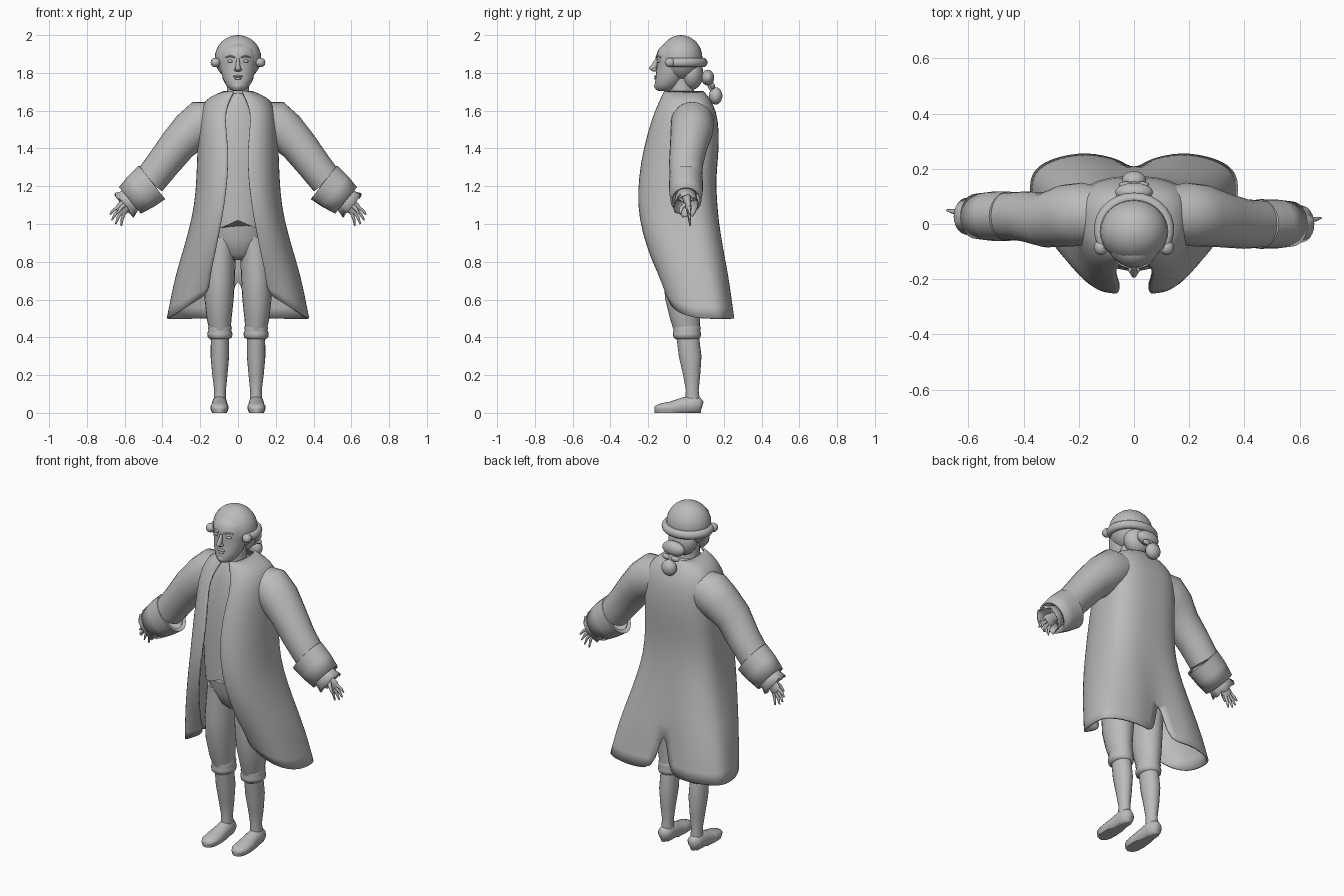
import bpy, math
from mathutils import Vector

grey = bpy.data.materials.new("plain_grey")
grey.diffuse_color = (0.5, 0.5, 0.5, 1)
X, Y, Z = Vector((1, 0, 0)), Vector((0, 1, 0)), Vector((0, 0, 1))


def make(name, verts, faces):
    me = bpy.data.meshes.new(name)
    me.from_pydata(verts, [], faces)
    me.materials.append(grey)
    ob = bpy.data.objects.new(name, me)
    bpy.context.collection.objects.link(ob)
    return ob


def tube(name, rings, n=20, ref=Y, flat=False, cap=True, thick=0, warp=None):
    """Skin elliptical rings (x, y, z, radius a, radius b) along a path."""
    c = [Vector(r[:3]) for r in rings]
    verts, faces = [], []
    for i, r in enumerate(rings):
        t = Z if flat else (c[min(i + 1, len(c) - 1)] - c[max(i - 1, 0)]).normalized()
        a = ref.cross(t).normalized()
        b = t.cross(a)
        for k in range(n):
            w = 2 * math.pi * k / n
            p = c[i] + a * (r[3] * math.cos(w)) + b * (r[4] * math.sin(w))
            verts.append(warp(p, i) if warp else p)
    for i in range(len(rings) - 1):
        for k in range(n):
            j = (k + 1) % n
            faces.append((i * n + k, i * n + j, (i + 1) * n + j, (i + 1) * n + k))
    if cap:
        faces.append(tuple(reversed(range(n))))
        faces.append(tuple(range((len(rings) - 1) * n, len(rings) * n)))
    ob = make(name, verts, faces)
    if thick:
        m = ob.modifiers.new("thickness", 'SOLIDIFY')
        m.thickness, m.offset = thick, -1
    return ob


def ball(name, c, r, n=16):
    """Ellipsoid with radii r."""
    rings = []
    for i in range(n // 2 + 1):
        w = math.pi * (i / (n // 2) - 0.5)
        s = max(math.cos(w), 0.02)
        rings.append((c[0], c[1], c[2] + r[2] * math.sin(w), r[0] * s, r[1] * s))
    return tube(name, rings, n, flat=True)


# Coat: half sheet from the front edge round to the centre back, then mirrored
# (z, half width, side y, front y, back y, front edge x, back slit x)
rows = [(1.705, .072, 0, -.115, .09, .02, 0), (1.675, .155, .02, -.13, .12, .035, 0),
        (1.63, .19, .03, -.15, .145, .055, 0), (1.56, .21, .03, -.18, .172, .072, 0),
        (1.4, .215, .02, -.225, .177, .05, 0), (1.25, .22, .01, -.25, .158, .055, 0),
        (1.1, .23, .01, -.257, .165, .072, 0), (.95, .265, .03, -.232, .192, .1, 0),
        (.8, .31, .06, -.178, .222, .13, 0), (.73, .33, .08, -.158, .234, .14, 0),
        (.62, .355, .11, -.132, .248, .148, .03), (.5, .378, .13, -.1, .262, .16, .06)]
Q = 9
verts, faces = [], []
for z, w, ys, yf, yb, xe, xb in rows:
    k = max(0, (.8 - z) / .3)
    for i in range(2 * Q + 1):
        a = (i % Q if i < 2 * Q else Q) / Q * math.pi / 2
        s, co = max(0, math.sin(a)), max(0, math.cos(a))
        if i < Q:
            x, y = xe + (w - xe) * s ** .9, ys + (yf - ys) * co ** .9
        else:
            x, y = xb + (w - xb) * co ** .75, ys + (yb - ys) * s ** .75
            y -= .04 * min(1, max(0, (1.1 - z) / .5)) * max(0, 1 - x / .16)
        t = i / Q
        verts.append((x, y, z + k * .13 * max(0, 1 - t) ** 2))
N = 2 * Q + 1
for r in range(len(rows) - 1):
    for i in range(N - 1):
        faces.append((r * N + i, (r + 1) * N + i, (r + 1) * N + i + 1, r * N + i + 1))
coat = make("coat", verts, faces)
m = coat.modifiers.new("mirror", 'MIRROR')
m.merge_threshold = .002
coat.modifiers.new("smooth", 'SUBSURF').levels = 1
coat.modifiers["smooth"].render_levels = 1
m = coat.modifiers.new("thickness", 'SOLIDIFY')
m.thickness, m.offset = .01, -1


# Waistcoat with a notched front hem
def notch(p, i):
    if i == 0 and p.y < 0:
        p.z += .045 * max(0, 1 - abs(p.x) / .1)
    return p


tube("waistcoat", [(0, -.03, .975, .165, .14), (0, -.03, 1.08, .175, .14),
                   (0, -.03, 1.25, .18, .135), (0, -.02, 1.45, .18, .14),
                   (0, -.01, 1.58, .16, .125), (0, -.015, 1.66, .09, .1),
                   (0, -.02, 1.69, .055, .075)], 40, flat=True, warp=notch)
# Breeches seat
tube("breeches_seat", [(0, .0, .81, .05, .07), (0, .0, .84, .12, .1), (0, -.01, .92, .155, .125),
                       (0, -.02, 1.02, .155, .125)], 24, flat=True)

for s, side in ((1, "left"), (-1, "right")):
    # Legs and shoes
    tube(side + "_breeches_leg", [(s * .095, .005, .43, .055, .068), (s * .1, -.005, .5, .066, .08),
         (s * .1, -.015, .6, .077, .095), (s * .098, -.015, .72, .082, .105),
         (s * .092, -.01, .83, .08, .11), (s * .085, -.01, .93, .075, .11)], flat=True)
    tube(side + "_knee_band", [(s * .096, .005, .39, .048, .06), (s * .096, .005, .4, .064, .072),
         (s * .096, .005, .42, .067, .075), (s * .096, .005, .438, .06, .07),
         (s * .096, .005, .45, .064, .074), (s * .096, .005, .465, .056, .066)], flat=True)
    tube(side + "_stocking", [(s * .096, .035, .05, .033, .04), (s * .095, .033, .12, .031, .034),
         (s * .096, .03, .2, .04, .045), (s * .096, .022, .3, .049, .06),
         (s * .096, .012, .38, .048, .06), (s * .096, .005, .43, .05, .062)], flat=True)
    shoe = tube(side + "_shoe", [(s * .097, .086, .035, .02, .025), (s * .097, .07, .04, .037, .04),
         (s * .097, .03, .045, .041, .05), (s * .097, -.02, .038, .042, .042),
         (s * .098, -.08, .028, .049, .032), (s * .098, -.13, .025, .046, .026),
         (s * .098, -.158, .022, .03, .018), (s * .098, -.167, .02, .012, .008)], 20, ref=Z)
    for v in shoe.data.vertices:
        v.co.z = 0 if v.co.z < .014 else v.co.z

    # Sleeve, cuff and frill; the two forearms differ slightly in depth
    y = 0 if s > 0 else .028
    tube(side + "_sleeve", [(s * .1, .03, 1.56, .09, .1), (s * .19, .035, 1.535, .122, .115),
         (s * .25, .03, 1.49, .11, .112), (s * .318, .015, 1.42, .098, .1),
         (s * .4, y, 1.315, .09, .09), (s * .47, y, 1.225, .086, .085)], 24)
    tube(side + "_cuff", [(s * .452, y, 1.222, .09, .08), (s * .455, y, 1.22, .113, .09),
         (s * .515, y, 1.172, .106, .089), (s * .572, y, 1.125, .091, .082)],
         24, cap=False, thick=.01)
    tube(side + "_frill", [(s * .53, y, 1.16, .06, .055), (s * .575, y, 1.122, .068, .06),
         (s * .603, y, 1.098, .078, .068)], 24, cap=False, thick=.006,
         warp=lambda p, i: p + Vector((0, 0, .01 * math.sin(p.y * 130))) if i == 2 else p)
    # Hand
    tube(side + "_wrist", [(s * .51, y, 1.175, .035, .03), (s * .56, y + .005, 1.132, .026, .022),
         (s * .59, y + .01, 1.105, .033, .018), (s * .617, y + .015, 1.078, .036, .014),
         (s * .628, y + .016, 1.068, .028, .009)], 14)
    for f, (bx, bz, tx, tz) in enumerate([(.637, 1.088, .678, 1.05), (.63, 1.072, .668, 1.02),
                                          (.617, 1.062, .648, 1.0), (.602, 1.058, .618, .99)]):
        mx, mz = (bx + tx) / 2 + .003, (bz + tz) / 2 + .003
        tube(f"{side}_finger_{f + 1}", [(s * bx, y + .015, bz, .009, .009),
             (s * mx, y + .018, mz, .008, .008), (s * tx, y + .022, tz, .004, .004)], 8)
    tube(side + "_thumb", [(s * .595, y, 1.105, .012, .012), (s * .62, y - .025, 1.085, .01, .01),
         (s * .64, y - .03, 1.055, .005, .005)], 8)

    # Face details
    ball(side + "_eye", (s * .04, -.142, 1.862), (.016, .012, .009), 12)
    tube(side + "_eyebrow", [(s * .018, -.158, 1.882, .004, .005), (s * .042, -.149, 1.89, .005, .006),
         (s * .066, -.133, 1.882, .003, .004)], 8)
    ball(side + "_nostril", (s * .011, -.168, 1.817), (.01, .012, .009), 10)
    ball(side + "_side_curl", (s * .119, -.085, 1.855), (.026, .028, .025))

# Head and neck
tube("neck", [(0, -.02, 1.6, .07, .07), (0, -.02, 1.68, .06, .065), (0, -.03, 1.78, .058, .062)],
     flat=True)
tube("face", [(0, -.115, 1.704, .022, .03), (0, -.11, 1.712, .042, .052), (0, -.1, 1.735, .063, .066),
     (0, -.085, 1.77, .08, .076), (0, -.072, 1.81, .09, .085), (0, -.062, 1.85, .097, .092),
     (0, -.056, 1.89, .1, .102), (0, -.05, 1.925, .094, .096), (0, -.045, 1.955, .07, .07)],
     28, flat=True)
tube("nose", [(0, -.155, 1.875, .008, .008), (0, -.164, 1.85, .01, .014),
     (0, -.175, 1.828, .013, .02), (0, -.174, 1.818, .014, .02), (0, -.165, 1.808, .008, .01)],
     12, flat=True)
ball("upper_lip", (0, -.157, 1.782), (.026, .012, .006), 12)
ball("lower_lip", (0, -.157, 1.77), (.021, .012, .007), 12)
ball("chin", (0, -.15, 1.73), (.025, .019, .02), 12)

# Wig: cap, rolled band, back hair and tied tail
ball("hair_cap", (0, -.027, 1.878), (.123, .114, .122), 32)
roll = []
for i in range(19):
    w = math.radians(-35 + 250 * i / 18)
    roll.append((.125 * math.cos(w), -.02 + .113 * math.sin(w), 1.855, .021, .024))
tube("hair_roll", roll, 14, ref=Z)
ball("back_hair", (0, .03, 1.795), (.085, .062, .085), 20)
ball("tail_roll", (0, .115, 1.775), (.07, .035, .042), 18)
tube("tail_tie", [(0, .125, 1.75, .025, .02), (0, .135, 1.725, .018, .018),
                  (0, .15, 1.7, .025, .02)], 12, flat=True)
for s, side in ((1, "left"), (-1, "right")):
    ball(side + "_bow_loop", (s * .028, .142, 1.73), (.028, .012, .016), 12)
ball("tail_end", (0, .157, 1.678), (.045, .036, .046), 18)

# Smooth shading with sharp rims
for ob in bpy.context.collection.objects:
    ob.select_set(True)
bpy.context.view_layer.objects.active = coat
bpy.ops.object.shade_smooth_by_angle(angle=math.radians(55))
